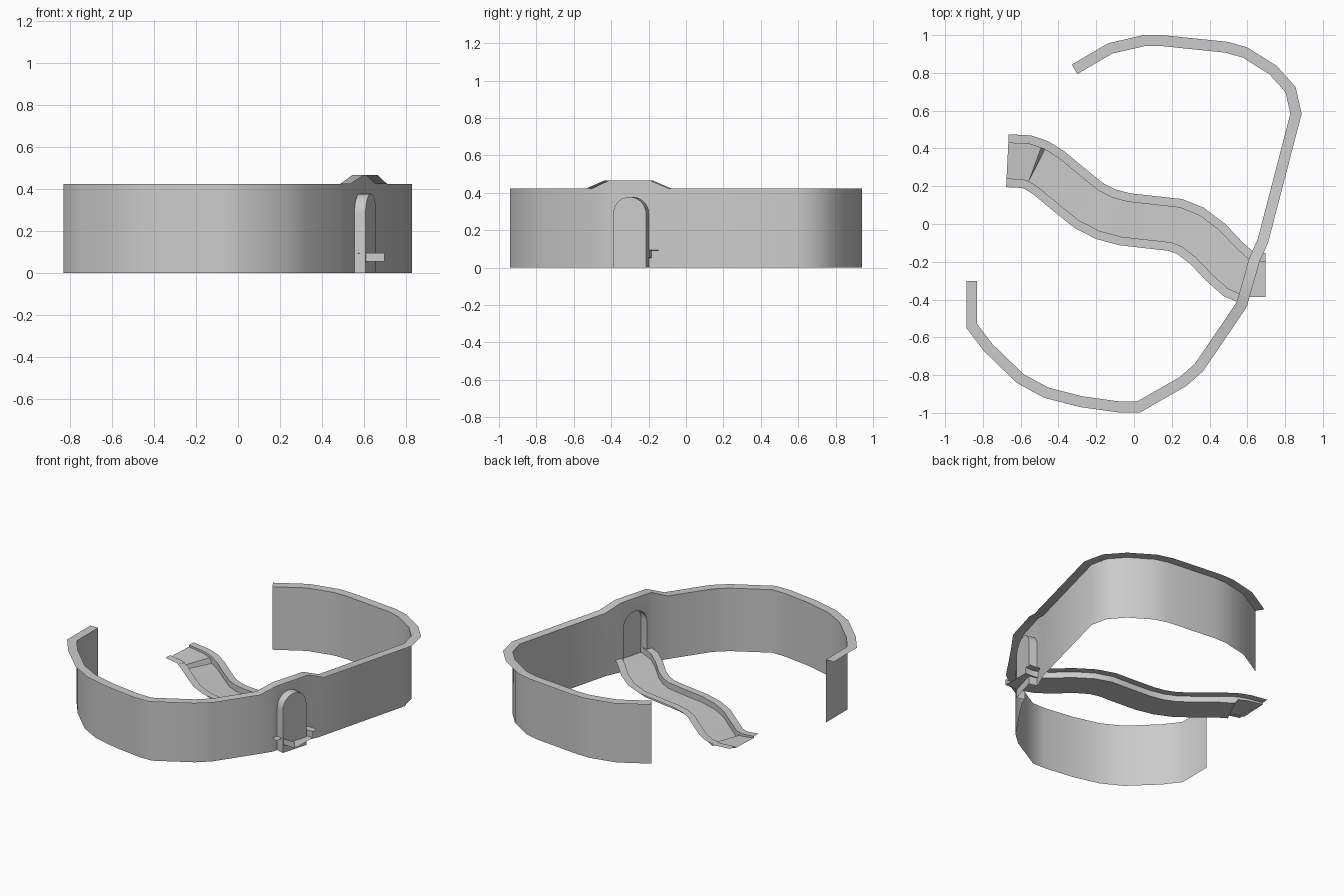
import bpy, bmesh, math
from mathutils import Vector

if "Cube" in bpy.data.objects:
    bpy.data.objects.remove(bpy.data.objects["Cube"])


def offsets(path):
    """Mitred left-hand offset direction at every path point."""
    out = []
    for i, p in enumerate(path):
        dirs = []
        if i > 0:
            dirs.append((p - path[i - 1]).normalized())
        if i < len(path) - 1:
            dirs.append((path[i + 1] - p).normalized())
        ns = [Vector((-d.y, d.x)) for d in dirs]
        m = sum(ns, Vector((0, 0))).normalized()
        out.append(m / m.dot(ns[0]))
    return out


def make_object(name, faces, angle):
    """Mesh object from a list of polygons, welded and smoothed by angle."""
    bm = bmesh.new()
    for f in faces:
        bm.faces.new([bm.verts.new(v) for v in f])
    bmesh.ops.remove_doubles(bm, verts=bm.verts, dist=0.0005)
    me = bpy.data.meshes.new(name)
    bm.to_mesh(me)
    bm.free()
    ob = bpy.data.objects.new(name, me)
    bpy.context.collection.objects.link(ob)
    bpy.ops.object.select_all(action='DESELECT')
    ob.select_set(True)
    bpy.context.view_layer.objects.active = ob
    bpy.ops.object.shade_smooth_by_angle(angle=math.radians(angle))
    return ob


def at(p, z):
    return Vector((p.x, p.y, z))


# Enclosing wall: thin sheet with a flat outward rim, raised over the niche
LOW, HIGH, RIM = 0.424, 0.467, 0.058
plan = [(-.30, .794), (-.116, .902), (.058, .942), (.148, .942), (.486, .907),
        (.576, .881), (.718, .792), (.802, .698), (.828, .585), (.655, -.08),
        (.61, -.18), (.545, -.41), (.486, -.50), (.322, -.740), (.243, -.81),
        (.016, -.940), (-.074, -.940), (-.275, -.912), (-.454, -.866),
        (-.586, -.794), (-.75, -.635), (-.83, -.53), (-.83, -.302)]
path = [Vector(p) for p in plan]
NICHE = 10
tops = [HIGH if i in (NICHE, NICHE + 1) else LOW for i in range(len(path))]
rim = [p + n * RIM for p, n in zip(path, offsets(path))]

# Arch outline in the straight niche segment
a, b = path[NICHE], path[NICHE + 1]
d = (b - a).normalized()
out = Vector((-d.y, d.x))
R, TOP = 0.092, 0.378
mid = a + d * (Vector((.58, -.287)) - a).dot(d)
arch = [(-R, 0)] + [(-R * math.cos(math.pi * k / 14), TOP - R + R * math.sin(math.pi * k / 14))
                    for k in range(15)] + [(R, 0)]
inner = [at(mid + d * u, z) for u, z in arch]
outer = [v + Vector((out.x, out.y, 0)) * 0.055 for v in inner]

wall = []
for i in range(len(path) - 1):
    p, q = path[i], path[i + 1]
    foot = inner if i == NICHE else []
    wall.append([at(p, 0)] + foot + [at(q, 0), at(q, tops[i + 1]), at(p, tops[i])])
    wall.append([at(p, tops[i]), at(q, tops[i + 1]), at(rim[i + 1], tops[i + 1]), at(rim[i], tops[i])])
make_object("wall", wall, 48)

# Arched niche bulging outward below the raised rim
niche = [[inner[k], inner[k + 1], outer[k + 1], outer[k]] for k in range(len(inner) - 1)]
niche.append(outer)
make_object("niche", niche, 40)

# Winding trough: floor, upright sides and flat flanges along a path (x, y, floor z, side height)
run = [(-.67, .335, .062, .012), (-.57, .33, .048, .016), (-.525, .315, .044, .018),
       (-.515, .311, .014, .046), (-.45, .27, .014, .042), (-.36, .195, .014, .04),
       (-.24, .098, .017, .04), (-.15, .052, .02, .04), (-.05, .025, .023, .04),
       (.12, .006, .028, .04), (.22, -.005, .033, .04), (.30, -.037, .037, .04),
       (.39, -.105, .042, .04), (.48, -.20, .047, .04), (.55, -.262, .051, .04),
       (.62, -.293, .055, .04), (.697, -.293, .055, .04)]
centre = [Vector(r[:2]) for r in run]
HALF, FLANGE = 0.094, 0.046
rows = []
for p, n, r in zip(centre, offsets(centre), run):
    lo, hi = r[2], r[2] + r[3]
    w = HALF + FLANGE
    rows.append([at(p - n * w, hi), at(p - n * HALF, hi), at(p - n * HALF, lo),
                 at(p + n * HALF, lo), at(p + n * HALF, hi), at(p + n * w, hi)])
trough = []
for i in range(len(rows) - 1):
    first = 1 if i == len(rows) - 2 else 0   # end tab has no near flange
    for k in range(first, 5):
        trough.append([rows[i][k], rows[i + 1][k], rows[i + 1][k + 1], rows[i][k + 1]])
make_object("trough_path", trough, 40)
